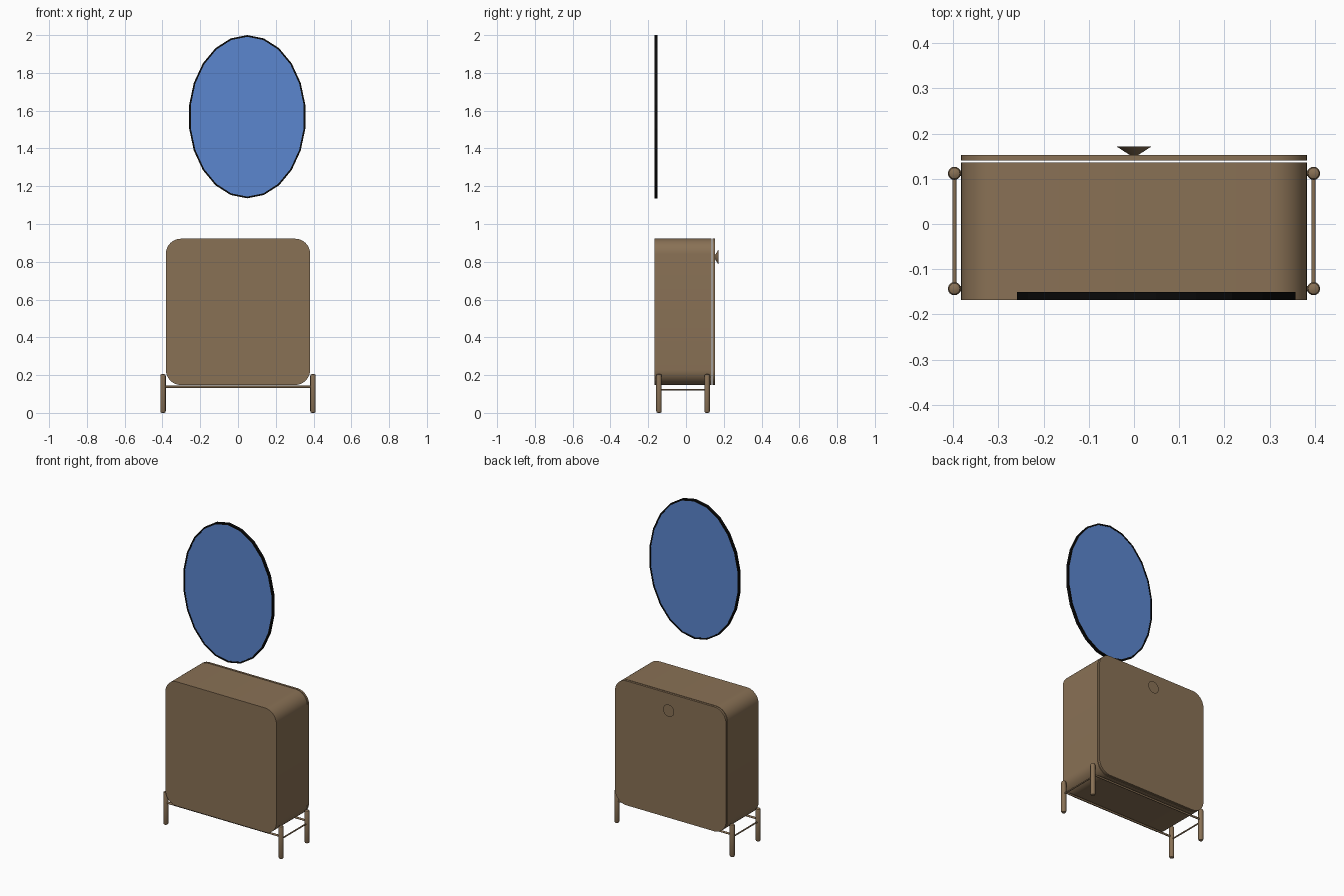
import bpy, bmesh, math
from mathutils import Vector

cube = bpy.data.objects.get("Cube")
if cube:
    bpy.data.objects.remove(cube, do_unlink=True)


def material(name, rgb):
    m = bpy.data.materials.new(name)
    m.use_nodes = True
    m.diffuse_color = (*rgb, 1)
    m.node_tree.nodes["Principled BSDF"].inputs["Base Color"].default_value = (*rgb, 1)
    return m


wood = material("brown wood", (0.25, 0.165, 0.091))
glass = material("blue mirror glass", (0.105, 0.24, 0.62))
black = material("black frame", (0.003, 0.003, 0.003))


def finish(name, bm, mat, angle=35):
    bmesh.ops.recalc_face_normals(bm, faces=bm.faces)
    mesh = bpy.data.meshes.new(name)
    bm.to_mesh(mesh)
    bm.free()
    mesh.materials.append(mat)
    ob = bpy.data.objects.new(name, mesh)
    bpy.context.collection.objects.link(ob)
    bpy.ops.object.select_all(action="DESELECT")
    ob.select_set(True)
    bpy.context.view_layer.objects.active = ob
    bpy.ops.object.shade_smooth_by_angle(angle=math.radians(angle))
    return ob


def extrude_y(bm, outline, y0, y1):
    """Prism from an (x, z) outline; returns its face at y1."""
    face = bm.faces.new([bm.verts.new((x, y0, z)) for x, z in outline])
    out = bmesh.ops.extrude_face_region(bm, geom=[face], use_keep_orig=True)["geom"]
    verts = [g for g in out if isinstance(g, bmesh.types.BMVert)]
    bmesh.ops.translate(bm, verts=verts, vec=(0, y1 - y0, 0))
    bmesh.ops.recalc_face_normals(bm, faces=bm.faces)
    return next(g for g in out if isinstance(g, bmesh.types.BMFace))


def lathe(name, start, direction, profile, mat, steps=16):
    """Turn (radius, distance) points around an axis through start."""
    bm = bmesh.new()
    turn = Vector((0, 0, 1)).rotation_difference(Vector(direction))
    rings = []
    for r, h in profile:
        ring = []
        for i in range(steps):
            a = math.tau * i / steps
            p = Vector((r * math.cos(a), r * math.sin(a), h))
            ring.append(bm.verts.new(Vector(start) + turn @ p))
        rings.append(ring)
    for low, high in zip(rings, rings[1:]):
        for i in range(steps):
            j = (i + 1) % steps
            bm.faces.new((low[i], low[j], high[j], high[i]))
    bm.faces.new(rings[0])
    bm.faces.new(rings[-1])
    return finish(name, bm, mat)


def rounded_rect(half, z0, z1, r, steps=10):
    corners = ((half - r, z1 - r), (r - half, z1 - r), (r - half, z0 + r), (half - r, z0 + r))
    return [(cx + r * math.cos(a), cz + r * math.sin(a))
            for k, (cx, cz) in enumerate(corners)
            for a in [math.pi / 2 * (k + i / steps) for i in range(steps + 1)]]


def ellipse(rx, rz, steps=22):
    return [(0.049 + rx * math.sin(math.tau * i / steps),
             1.568 + rz * math.cos(math.tau * i / steps)) for i in range(steps)]


# Cabinet body, hollowed from the door side
outline = rounded_rect(0.382, 0.148, 0.922, 0.08)
bm = bmesh.new()
opening = extrude_y(bm, outline, -0.168, 0.136)
bmesh.ops.inset_region(bm, faces=[opening], thickness=0.015)
hollow = bmesh.ops.extrude_face_region(bm, geom=[opening])["geom"]
bmesh.ops.translate(bm, verts=[g for g in hollow if isinstance(g, bmesh.types.BMVert)],
                    vec=(0, -0.289, 0))
bmesh.ops.delete(bm, geom=[f for f in [opening] if f.is_valid], context="FACES_ONLY")
finish("cabinet_body", bm, wood)

# Door with a narrow gap, and its flared knob
bm = bmesh.new()
extrude_y(bm, outline, 0.140, 0.153)
finish("cabinet_door", bm, wood)
lathe("door_knob", (0, 0.153, 0.825), (0, 1, 0), [(0.01, 0), (0.038, 0.018)], wood, 32)

# Legs with rounded ends
leg = [(0.006, 0), (0.012, 0.003), (0.0145, 0.009),
       (0.0145, 0.196), (0.012, 0.202), (0.006, 0.205)]
LEG_X, FRONT_Y, BACK_Y = 0.397, -0.143, 0.112
for side, x in (("left", LEG_X), ("right", -LEG_X)):
    for end, y in (("front", FRONT_Y), ("back", BACK_Y)):
        lathe(f"{end}_{side}_leg", (x, y, 0), (0, 0, 1), leg, wood)
    # Side stretcher
    lathe(f"{side}_stretcher", (x, FRONT_Y, 0.122), (0, 1, 0),
          [(0.0045, 0), (0.0045, BACK_Y - FRONT_Y)], wood, 12)

# Long stretchers under the cabinet
for end, y in (("front", FRONT_Y), ("back", BACK_Y)):
    lathe(f"{end}_stretcher", (-LEG_X, y, 0.138), (1, 0, 0),
          [(0.006, 0), (0.006, 2 * LEG_X)], wood, 12)

# Oval mirror frame: a ring of four-sided section
bm = bmesh.new()
RX, RZ, RIM = 0.311, 0.432, 0.009
section = ((0, -0.168), (0, -0.150), (RIM, -0.150), (RIM, -0.168))
loops = [[bm.verts.new((x, y, z)) for x, z in ellipse(RX - d, RZ - d)] for d, y in section]
for k in range(4):
    a, b = loops[k], loops[(k + 1) % 4]
    for i in range(len(a)):
        j = (i + 1) % len(a)
        bm.faces.new((a[i], a[j], b[j], b[i]))
finish("mirror_frame", bm, black, 10)

# Mirror glass
bm = bmesh.new()
extrude_y(bm, ellipse(RX - RIM, RZ - RIM), -0.166, -0.152)
finish("mirror_glass", bm, glass, 10)
